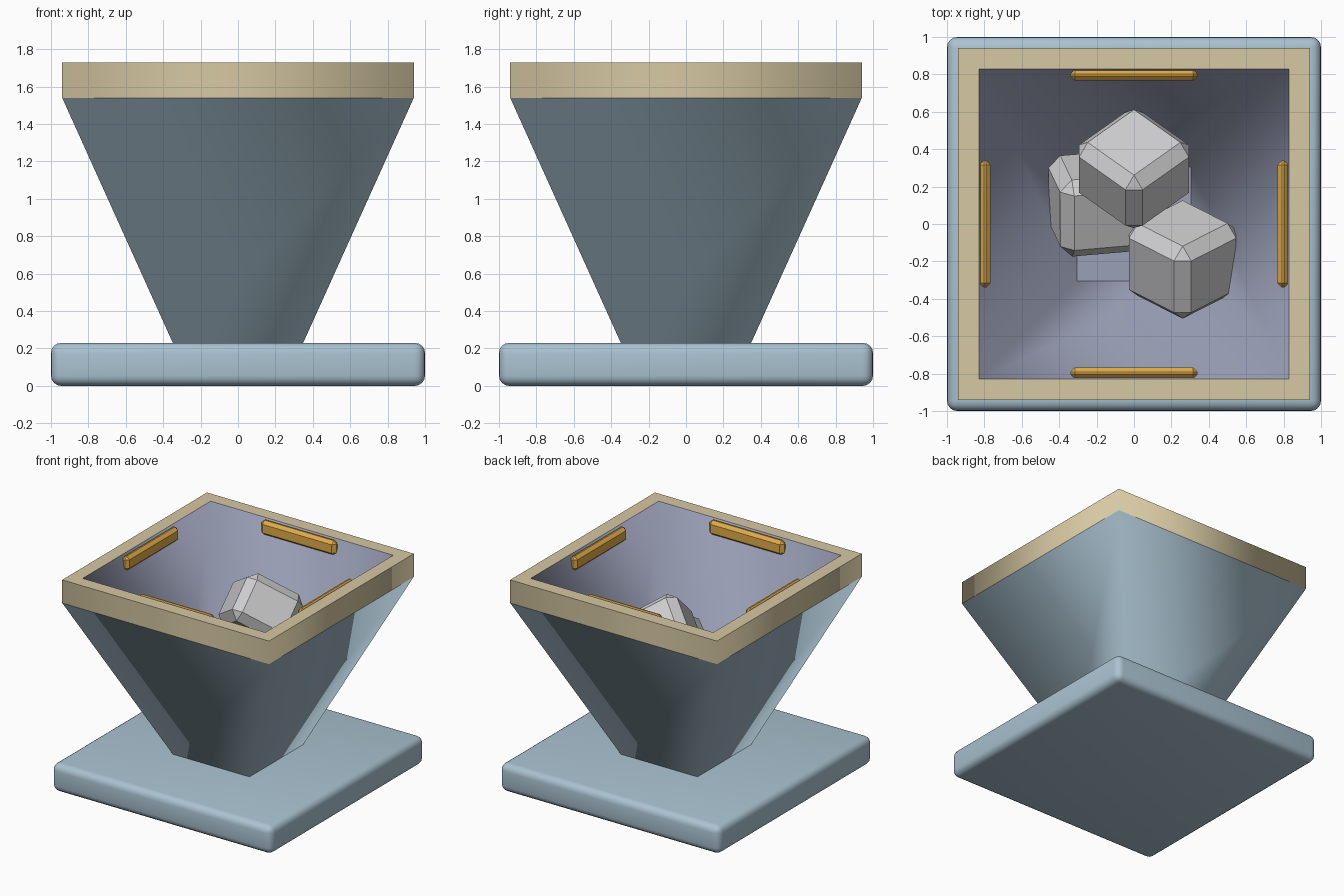
import bpy, bmesh, math
from mathutils import Matrix, Vector, Euler

if "Cube" in bpy.data.objects:
    bpy.data.objects.remove(bpy.data.objects["Cube"])


def material(name, rgb):
    m = bpy.data.materials.new(name)
    lin = [((c / 255 + 0.055) / 1.055) ** 2.4 for c in rgb]
    m.diffuse_color = (*lin, 1)
    m.use_nodes = True
    m.node_tree.nodes["Principled BSDF"].inputs["Base Color"].default_value = m.diffuse_color
    return m


BLUE = material("pale_blue", (170, 195, 209))
TAN = material("tan", (214, 200, 162))
LAVENDER = material("grey_lavender", (155, 160, 183))
GOLD = material("gold", (226, 172, 72))
GREY = material("light_grey", (208, 208, 210))


def make_object(name, bm, mats):
    bmesh.ops.recalc_face_normals(bm, faces=bm.faces)
    mesh = bpy.data.meshes.new(name)
    bm.to_mesh(mesh)
    bm.free()
    for m in mats:
        mesh.materials.append(m)
    ob = bpy.data.objects.new(name, mesh)
    bpy.context.collection.objects.link(ob)
    return ob


def bevelled_box(name, size, matrix, mat, bevel, segments=1):
    bm = bmesh.new()
    bmesh.ops.create_cube(bm, size=1)
    bmesh.ops.scale(bm, vec=size, verts=bm.verts)
    bmesh.ops.bevel(bm, geom=bm.edges[:], offset=bevel, segments=segments,
                    profile=0.5, affect='EDGES')
    bmesh.ops.transform(bm, matrix=matrix, verts=bm.verts)
    return make_object(name, bm, [mat])


# Base slab with rounded edges
base = bevelled_box("base", (2, 2, 0.23), Matrix.Translation((0, 0, 0.115)),
                    BLUE, 0.055, 4)
bpy.context.view_layer.objects.active = base
base.select_set(True)
bpy.ops.object.shade_smooth_by_angle(angle=math.radians(35))

# Hollow square funnel: outer wall, rim band, rim top, lining, floor
rings = [(0.335, 0.20), (0.94, 1.54), (0.94, 1.73), (0.83, 1.73), (0.305, 0.38)]
ring_mats = [0, 1, 1, 2]
bm = bmesh.new()
loops = [[bm.verts.new((sx * h, sy * h, z))
          for sx, sy in ((-1, -1), (1, -1), (1, 1), (-1, 1))] for h, z in rings]
for i, mat in enumerate(ring_mats):
    for j in range(4):
        k = (j + 1) % 4
        f = bm.faces.new((loops[i][j], loops[i][k], loops[i + 1][k], loops[i + 1][j]))
        f.material_index = mat
        f.smooth = True
bm.faces.new(loops[0][::-1]).material_index = 0
bm.faces.new(loops[-1]).material_index = 2
for loop in loops:
    for j in range(4):
        bm.edges.get((loop[j], loop[(j + 1) % 4])).smooth = False
make_object("funnel", bm, [BLUE, TAN, LAVENDER])

# Four gold bars inside the rim
for i, side in enumerate(("front", "right", "back", "left")):
    m = Matrix.Rotation(i * math.pi / 2, 4, 'Z') @ Matrix.Translation((0, -0.797, 1.667))
    bevelled_box(side + "_bar", (0.68, 0.062, 0.12), m, GOLD, 0.025)


# Chamfered rocks; corner_up stands a box on its corner with a tilt q
def corner_up(q):
    p = math.sqrt(0.5)
    r = math.sqrt(0.5 - q * q)
    cols = [Vector((-p, q, -r)), Vector((p, q, -r)),
            Vector((0, -r / p, -q / p))]
    rot = Matrix(cols).transposed()
    if rot.determinant() < 0:
        rot = Matrix((cols[1], cols[0], cols[2])).transposed()
    return rot.to_4x4()


tilt = Euler([math.radians(a) for a in (25, 10, 5)]).to_matrix().to_4x4()
rocks = [
    ("top_rock", (0.48, 0.48, 0.40), corner_up(0.5), (0.0, 0.295, 1.26)),
    ("right_rock", (0.47, 0.47, 0.45), corner_up(0.36), (0.26, -0.19, 0.90)),
    ("left_rock", (0.46, 0.45, 0.45), tilt, (-0.2, 0.11, 0.85)),
]
for name, size, rot, pos in rocks:
    bevelled_box(name, size, Matrix.Translation(pos) @ rot, GREY, 0.065)
